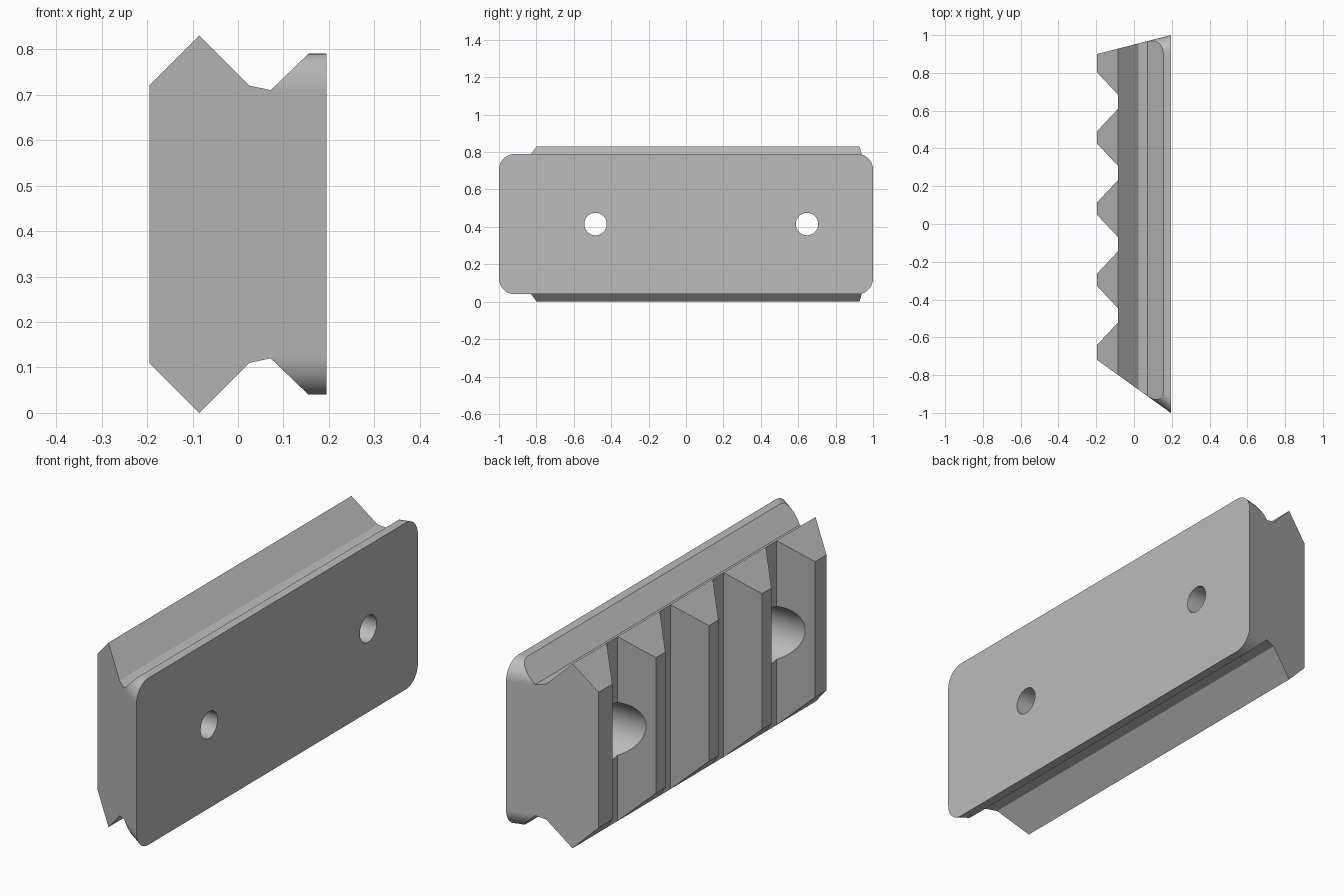
import bpy
import bmesh
import math

cube = bpy.data.objects.get("Cube")
if cube:
    bpy.data.objects.remove(cube, do_unlink=True)

HEIGHT = 0.83
BACK, CREST, FRONT = -0.195, -0.085, 0.195    # x of tooth tops, dovetail crest, mounting face
HOLES = (-0.484, 0.647)


def end_y(x, side):
    """Slanted end of the rail: side +1 is the shallow end, -1 the steep one."""
    t = (x - BACK) / (FRONT - BACK)
    start = 0.9 if side > 0 else 0.72
    return side * (start + (1 - start) * t)


def prism(name, ring_a, ring_b):
    """Closed solid between two matching outlines."""
    bm = bmesh.new()
    a = [bm.verts.new(p) for p in ring_a]
    b = [bm.verts.new(p) for p in ring_b]
    bm.faces.new(a)
    bm.faces.new(b[::-1])
    for i in range(len(a)):
        j = (i + 1) % len(a)
        bm.faces.new((a[j], a[i], b[i], b[j]))
    bmesh.ops.recalc_face_normals(bm, faces=bm.faces)
    mesh = bpy.data.meshes.new(name)
    bm.to_mesh(mesh)
    bm.free()
    obj = bpy.data.objects.new(name, mesh)
    bpy.context.collection.objects.link(obj)
    return obj


def circle(x, y, radius, count=48):
    angles = [math.tau * i / count for i in range(count)]
    return [(x, y + radius * math.cos(a), HEIGHT / 2 + radius * math.sin(a)) for a in angles]


def cut(target, cutter):
    cutter.hide_render = True
    mod = target.modifiers.new("cut", 'BOOLEAN')
    mod.operation = 'DIFFERENCE'
    mod.solver = 'EXACT'
    mod.object = cutter
    bpy.context.view_layer.objects.active = target
    bpy.ops.object.modifier_apply(modifier=mod.name)
    bpy.data.objects.remove(cutter, do_unlink=True)


# Rail body: dovetail profile mirrored top to bottom, with slanted ends
lower = [(BACK, 0.11), (CREST, 0), (0.025, 0.11), (0.072, 0.12), (0.155, 0.04), (FRONT, 0.04)]
profile = lower + [(x, HEIGHT - z) for x, z in reversed(lower)]
rail = prism("accessory_rail",
             [(x, end_y(x, -1), z) for x, z in profile],
             [(x, end_y(x, 1), z) for x, z in profile])

# Rounded corners of the mounting plate, following the slanted ends
R = 0.085
for side in (-1, 1):
    for up in (-1, 1):
        section = [(R * math.cos(math.pi / 2 * i / 12) - R, R * math.sin(math.pi / 2 * i / 12) - R)
                   for i in range(13)]
        section += [(-R, 0.1), (0.1, 0.1), (0.1, -R)]
        rings = [[(x, end_y(x, side) + side * dy, HEIGHT / 2 + up * (0.375 + dz))
                  for dy, dz in section] for x in (0.072, 0.3)]
        cut(rail, prism("corner_cutter", *rings))

# Cross slots between the teeth
for i in range(4):
    y = HOLES[0] + i * (HOLES[1] - HOLES[0]) / 3
    flare = 0.155 + 0.117 / 0.11 * 0.1
    outline = [(CREST, y - 0.038), (BACK - 0.1, y - flare), (BACK - 0.1, y + flare), (CREST, y + 0.038)]
    cut(rail, prism("slot_cutter",
                    [(x, v, -0.1) for x, v in outline],
                    [(x, v, HEIGHT + 0.1) for x, v in outline]))

# Screw holes with counterbores on the toothed side
for y in HOLES:
    cut(rail, prism("counterbore_cutter", circle(-0.4, y, 0.125), circle(0, y, 0.125)))
    cut(rail, prism("hole_cutter", circle(-0.4, y, 0.06), circle(0.4, y, 0.06)))

# Grey metal
grey = bpy.data.materials.new("grey_metal")
grey.use_nodes = True
colour = (0.5, 0.5, 0.5, 1)
grey.diffuse_color = colour
grey.node_tree.nodes["Principled BSDF"].inputs["Base Color"].default_value = colour
rail.data.materials.clear()
rail.data.materials.append(grey)

# Smooth holes and corners, crisp flats
for obj in bpy.context.selected_objects:
    obj.select_set(False)
rail.select_set(True)
bpy.context.view_layer.objects.active = rail
bpy.ops.object.shade_smooth_by_angle(angle=math.radians(12))
weighted = rail.modifiers.new("flat_faces", 'WEIGHTED_NORMAL')
weighted.keep_sharp = True
